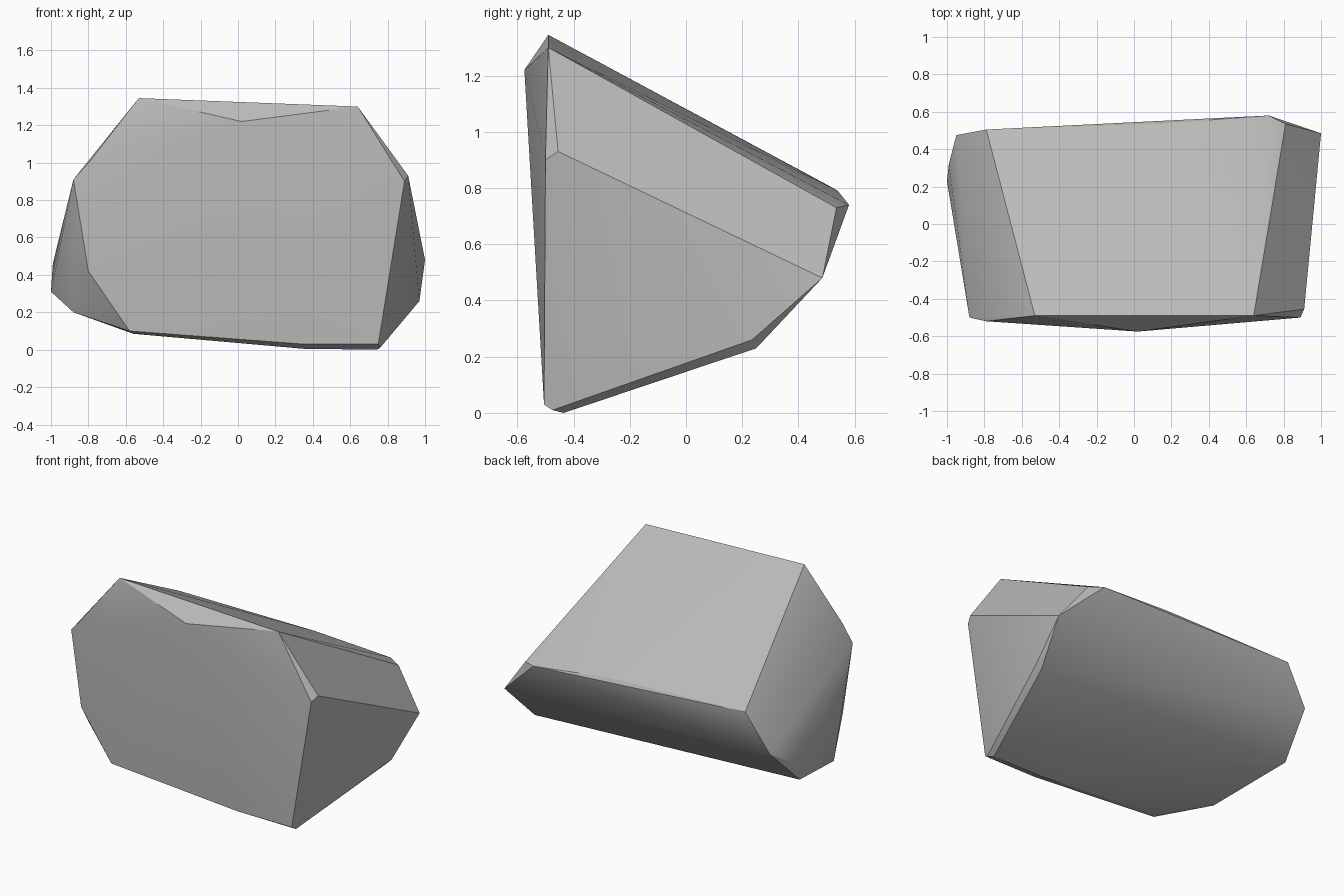
import bpy
import bmesh
import math

# Remove the default cube
default_cube = bpy.data.objects.get("Cube")
if default_cube:
    bpy.data.objects.remove(default_cube, do_unlink=True)


def make_material(name, colour):
    material = bpy.data.materials.new(name)
    material.use_nodes = True
    material.diffuse_color = colour
    shader = next(n for n in material.node_tree.nodes if n.type == 'BSDF_PRINCIPLED')
    shader.inputs["Base Color"].default_value = colour
    return material


def hull_object(name, corners, material, sharp_angle):
    """Wrap a convex skin round the corner points and shade it."""
    bm = bmesh.new()
    for corner in corners:
        bm.verts.new(corner)
    bmesh.ops.convex_hull(bm, input=bm.verts[:])
    loose = [v for v in bm.verts if not v.link_faces]
    bmesh.ops.delete(bm, geom=loose, context='VERTS')
    bmesh.ops.recalc_face_normals(bm, faces=bm.faces[:])
    mesh = bpy.data.meshes.new(name)
    bm.to_mesh(mesh)
    bm.free()
    mesh.materials.append(material)
    obj = bpy.data.objects.new(name, mesh)
    bpy.context.collection.objects.link(obj)
    bpy.ops.object.select_all(action='DESELECT')
    obj.select_set(True)
    bpy.context.view_layer.objects.active = obj
    bpy.ops.object.shade_smooth_by_angle(angle=math.radians(sharp_angle))
    return obj


# Ridge along the front top edge
top_ridge = [(-.53, -.49, 1.345), (.64, -.49, 1.3), (.02, -.575, 1.22)]

# Rear edge of the sloping top
rear_edge = [(-.79, .505, .81), (.19, .54, .79), (.72, .58, .74), (.81, .535, .73)]

# Right-hand flank, low x
low_flank = [(-.79, -.52, 1.01), (-.88, -.5, .91), (-.95, .475, .56),
             (-.99, .32, .46), (-1, .23, .31), (-.88, -.3, .2), (-.8, -.51, .42)]

# Left-hand flank, high x
high_flank = [(.91, -.455, .93), (.89, -.5, .9), (1, .485, .48),
              (.97, .235, .26), (.94, .25, .23)]

# Lower front edge and underside
underside = [(-.58, -.505, .1), (-.56, -.46, .085), (.35, -.505, .03), (.35, -.44, .005),
             (.75, -.505, .03), (.76, -.475, .01), (.74, -.435, 0)]

stone_grey = make_material("stone grey", (.5, .5, .5, 1))
hull_object("rock", top_ridge + rear_edge + low_flank + high_flank + underside,
            stone_grey, 30)
